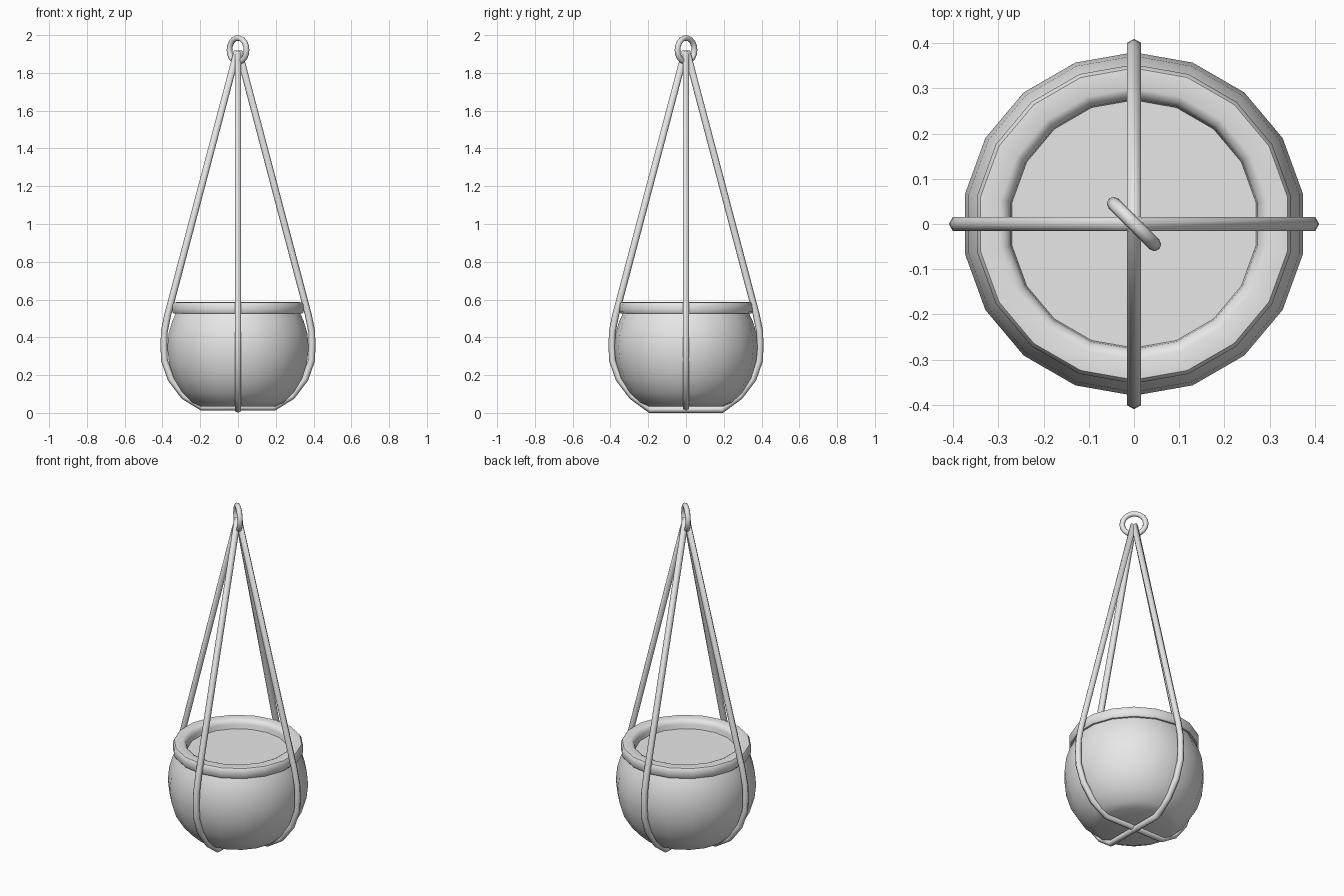
import bpy, bmesh
from math import sin, cos, radians, pi
from mathutils import Vector

cube = bpy.data.objects.get("Cube")
if cube:
    bpy.data.objects.remove(cube, do_unlink=True)

grey = bpy.data.materials.new("plain grey")
grey.use_nodes = True
grey.diffuse_color = (0.8, 0.8, 0.8, 1)
grey.node_tree.nodes["Principled BSDF"].inputs["Base Color"].default_value = (0.8, 0.8, 0.8, 1)

SIDES = 18


def finish(obj, angle):
    if not obj.data.materials:
        obj.data.materials.append(grey)
    bpy.ops.object.select_all(action="DESELECT")
    obj.select_set(True)
    bpy.context.view_layer.objects.active = obj
    bpy.ops.object.shade_smooth_by_angle(angle=radians(angle))


def from_rings(name, rings, closed, caps=False, angle=40):
    """Skin a list of vertex rings into one mesh object."""
    bm = bmesh.new()
    loops = [[bm.verts.new(p) for p in ring] for ring in rings]
    pairs = list(zip(loops, loops[1:]))
    if closed:
        pairs.append((loops[-1], loops[0]))
    for a, b in pairs:
        for i in range(len(a)):
            j = (i + 1) % len(a)
            bm.faces.new((a[i], a[j], b[j], b[i]))
    if caps:
        bm.faces.new(loops[0])
        bm.faces.new(loops[-1])
    bmesh.ops.recalc_face_normals(bm, faces=bm.faces)
    mesh = bpy.data.meshes.new(name)
    bm.to_mesh(mesh)
    bm.free()
    obj = bpy.data.objects.new(name, mesh)
    bpy.context.collection.objects.link(obj)
    finish(obj, angle)
    return obj


def lathe(name, profile, angle=40):
    turn = [radians(10 + 360 * i / SIDES) for i in range(SIDES)]
    rings = [[(r * cos(a), r * sin(a), z) for a in turn] for r, z in profile]
    return from_rings(name, rings, False, True, angle)


def rope_loop(name, half, axis, radius=0.018):
    """Sweep a hexagon along a mirrored closed path in an upright plane."""
    path = [Vector(p) for p in half]
    path += [Vector((-p.x, p.y)) for p in reversed(path)]
    side = Vector((-axis.y, axis.x, 0))
    rings = []
    for i, p in enumerate(path):
        d1 = (p - path[i - 1]).normalized()
        d2 = (path[(i + 1) % len(path)] - p).normalized()
        t = (d1 + d2).normalized()
        out = Vector((-t.y, t.x)) / max(t.dot(d1), 0.5)
        ring = []
        for k in range(6):
            a = k * pi / 3
            q = p + out * radius * cos(a)
            ring.append(axis * q.x + Vector((0, 0, q.y)) + side * radius * sin(a))
        rings.append(ring)
    return from_rings(name, rings, True, angle=65)


# Round pot body
lathe("pot_body", [(0.2, 0.035), (0.245, 0.055), (0.3, 0.107), (0.345, 0.18),
                   (0.371, 0.265), (0.38, 0.345), (0.372, 0.425),
                   (0.352, 0.49), (0.33, 0.535)])

# Rolled rim with the inner wall
lathe("pot_rim", [(0.325, 0.525), (0.345, 0.525), (0.353, 0.535), (0.353, 0.572),
                  (0.345, 0.585), (0.3, 0.588), (0.284, 0.58), (0.277, 0.56),
                  (0.267, 0.47)], 50)
# Soil surface inside the pot
lathe("soil", [(0.26, 0.455), (0.268, 0.472)], 30)

# Two crossing rope slings
upper = [(0.008, 1.9), (0.372, 0.52), (0.39, 0.43), (0.392, 0.36), (0.39, 0.28),
         (0.355, 0.18), (0.285, 0.088)]
rope_loop("rope_sling_side", upper + [(0.19, 0.03)], Vector((1, 0, 0)))
rope_loop("rope_sling_front", upper + [(0.19, 0.018)], Vector((0, 1, 0)))

# Hanging ring, turned diagonally
bpy.ops.mesh.primitive_torus_add(major_segments=18, minor_segments=8, major_radius=0.064,
                                 minor_radius=0.015, location=(0, 0, 1.921),
                                 rotation=(pi / 2, 0, -pi / 4))
ring = bpy.context.object
ring.name = "hanging_ring"
finish(ring, 60)
